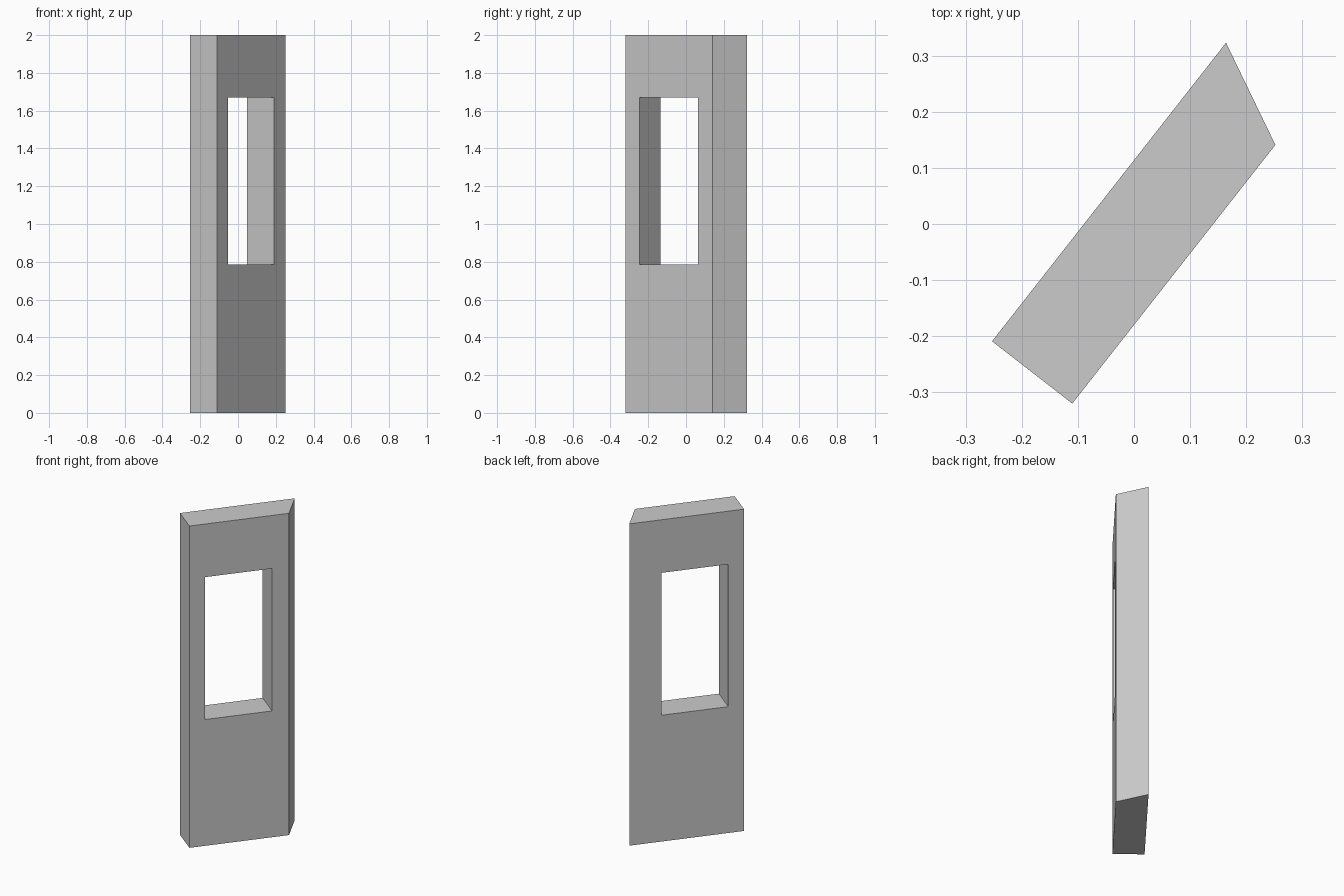
import bpy, bmesh, math

if "Cube" in bpy.data.objects:
    bpy.data.objects.remove(bpy.data.objects["Cube"])

# Wall panel: angled footprint with mitred end, extruded upward
FOOTPRINT = [(-0.253, -0.209), (-0.11, -0.32), (0.252, 0.141), (0.164, 0.323)]
HEIGHT = 2.0
ANGLE = math.atan2(0.461, 0.362)

bm = bmesh.new()
base = bm.faces.new([bm.verts.new((x, y, 0)) for x, y in FOOTPRINT])
top = bmesh.ops.extrude_face_region(bm, geom=[base])["geom"]
bmesh.ops.translate(bm, vec=(0, 0, HEIGHT),
                    verts=[g for g in top if isinstance(g, bmesh.types.BMVert)])
bmesh.ops.recalc_face_normals(bm, faces=bm.faces)
mesh = bpy.data.meshes.new("wall_panel")
bm.to_mesh(mesh)
bm.free()
wall = bpy.data.objects.new("wall_panel", mesh)
bpy.context.collection.objects.link(wall)

# Window opening, cut square through the wall thickness
bpy.ops.mesh.primitive_cube_add(size=1, location=(-0.002, -0.037, 1.2275),
                                rotation=(0, 0, ANGLE))
cutter = bpy.context.object
cutter.name = "window_cutter"
cutter.scale = (0.394, 0.5, 0.885)
cutter.hide_render = True

cut = wall.modifiers.new("window_opening", 'BOOLEAN')
cut.operation = 'DIFFERENCE'
cut.solver = 'EXACT'
cut.object = cutter

# Bake the cut and remove the helper
bpy.context.view_layer.objects.active = wall
bpy.ops.object.modifier_apply(modifier=cut.name)
bpy.data.objects.remove(cutter)
